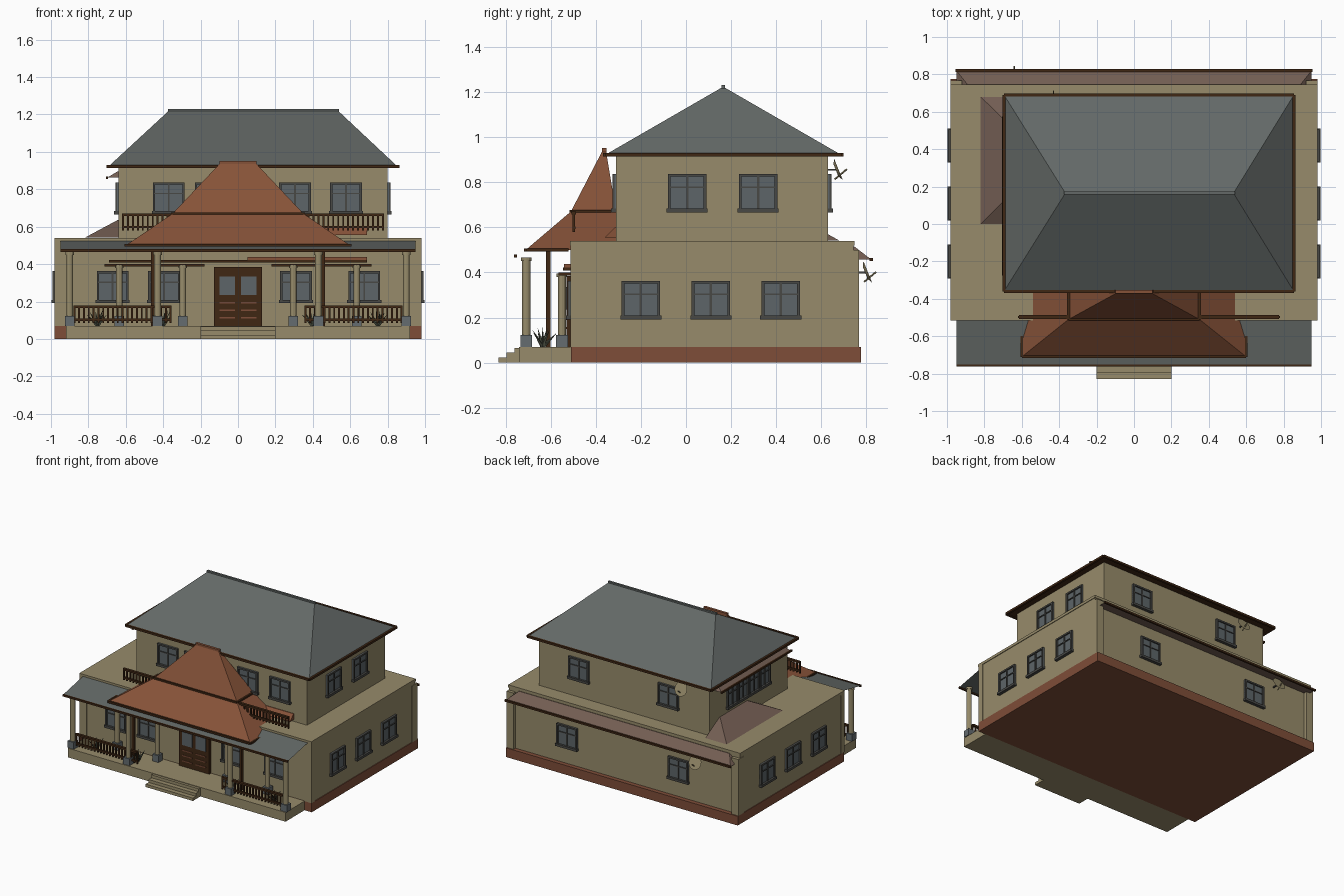
import bpy, bmesh, math
from mathutils import Matrix, Vector

if "Cube" in bpy.data.objects:
    bpy.data.objects.remove(bpy.data.objects["Cube"], do_unlink=True)


def material(name, red, green, blue):
    mat = bpy.data.materials.new(name)
    mat.use_nodes = True
    mat.diffuse_color = (red, green, blue, 1)
    mat.node_tree.nodes["Principled BSDF"].inputs["Base Color"].default_value = (red, green, blue, 1)
    return mat


plaster = material("beige plaster", .31, .26, .145)
slate = material("slate grey", .125, .14, .135)
terracotta = material("terracotta tile", .24, .085, .04)
brick = material("brick red", .21, .075, .04)
dull_tile = material("weathered tile", .17, .11, .085)
wood = material("dark brown wood", .05, .02, .007)
frame = material("window frame grey", .065, .065, .06)
glass = material("window glass", .11, .13, .14)
stone = material("blue grey stone", .13, .15, .16)
leaf = material("dull leaf green", .08, .09, .06)


def finish(name, bm, mats, place=None):
    """Turn a bmesh into a named object with its materials."""
    bmesh.ops.recalc_face_normals(bm, faces=bm.faces)
    mesh = bpy.data.meshes.new(name)
    bm.to_mesh(mesh)
    bm.free()
    for mat in mats:
        mesh.materials.append(mat)
    obj = bpy.data.objects.new(name, mesh)
    bpy.context.collection.objects.link(obj)
    if place:
        obj.matrix_world = place
    return obj


def boxes(name, parts, place=None):
    """Each part is (material, x range, y range, z range)."""
    bm = bmesh.new()
    mats = []
    for mat, xs, ys, zs in parts:
        if mat not in mats:
            mats.append(mat)
        lo, hi = Vector((xs[0], ys[0], zs[0])), Vector((xs[1], ys[1], zs[1]))
        fit = Matrix.Translation((lo + hi) / 2) @ Matrix.Diagonal((*(hi - lo), 1))
        verts = bmesh.ops.create_cube(bm, size=1, matrix=fit)["verts"]
        for face in {f for v in verts for f in v.link_faces}:
            face.material_index = mats.index(mat)
    return finish(name, bm, mats, place)


def hip_roof(name, mat, low, high, under=None):
    """Each rim is (x range, y range, z)."""
    bm = bmesh.new()
    rims = []
    for xs, ys, z in (low, high):
        rims.append([bm.verts.new((xs[i], ys[j], z)) for i, j in ((0, 0), (1, 0), (1, 1), (0, 1))])
    bm.faces.new(rims[0]).material_index = 1 if under else 0
    bm.faces.new(rims[1])
    for i in range(4):
        k = (i + 1) % 4
        bm.faces.new((rims[0][i], rims[0][k], rims[1][k], rims[1][i]))
    return finish(name, bm, [mat, under] if under else [mat])


def gutter(name, xs, ys, z, t=.008, back=True):
    """Thin wooden strips around an eave."""
    zs = (z - t, z + t)
    sides = [(wood, xs, (ys[0] - t, ys[0] + t), zs)]
    sides += [(wood, (x - t, x + t), ys, zs) for x in xs]
    if back:
        sides.append((wood, xs, (ys[1] - t, ys[1] + t), zs))
    boxes(name, sides)


def window(name, x, y, z, angle, w=.17, h=.165):
    a, t = w / 2, .012
    parts = [(glass, (-a, a), (-.006, .004), (0, h)),
             (frame, (-a, a), (-.016, .004), (h - t, h)),
             (frame, (-a - .006, a + .006), (-.022, .004), (-.006, t)),
             (frame, (-a, a), (-.012, .004), (h * .62, h * .62 + .007)),
             (frame, (-.005, .005), (-.012, .004), (0, h))]
    parts += [(frame, (s, s + t), (-.016, .004), (0, h)) for s in (-a, a - t)]
    boxes(name, parts, Matrix.Translation((x, y, z)) @ Matrix.Rotation(math.radians(angle), 4, "Z"))


def railing(name, xs, y, z, height, count):
    parts = [(wood, xs, (y - .01, y + .01), (z + height - .014, z + height)),
             (wood, xs, (y - .007, y + .007), (z + .012, z + .024))]
    for i in range(count + 1):
        x = xs[0] + (xs[1] - xs[0]) * i / count
        parts.append((wood, (x - .005, x + .005), (y - .005, y + .005), (z, z + height)))
    boxes(name, parts)


def column(name, x, y, top, r=.018):
    bm = bmesh.new()
    for rad, z0, z1 in ((r, .1, top), (r * 1.3, top - .015, top)):
        bmesh.ops.create_cone(bm, cap_ends=True, segments=12, radius1=rad, radius2=rad,
                              depth=z1 - z0, matrix=Matrix.Translation((x, y, (z0 + z1) / 2)))
    finish(name, bm, [plaster])
    boxes(name + "_base", [(stone, (x - .026, x + .026), (y - .026, y + .026), (.07, .122))])


def plant(name, x, y, count=9):
    bm = bmesh.new()
    for i in range(count):
        lean = Matrix.Rotation(math.tau * i / count, 4, "Z") @ Matrix.Rotation(.3 + .25 * (i % 3), 4, "Y")
        bmesh.ops.create_cone(bm, segments=4, radius1=.01, radius2=0, depth=.09,
                              matrix=lean @ Matrix.Translation((0, 0, .045)))
    finish(name, bm, [leaf], Matrix.Translation((x, y, .07)))


def dish(name, x, y, z):
    bm = bmesh.new()
    tilt = Matrix.Rotation(math.radians(-68), 4, "X")
    bmesh.ops.create_cone(bm, cap_ends=True, segments=20, radius1=.028, radius2=.052, depth=.012, matrix=tilt)
    arm = Matrix.Translation((0, .016, -.02)) @ Matrix.Rotation(math.radians(-50), 4, "X")
    bmesh.ops.create_cone(bm, cap_ends=True, segments=6, radius1=.004, radius2=.004, depth=.07, matrix=arm)
    finish(name, bm, [plaster], Matrix.Translation((x, y, z)))
    boxes(name + "_bracket", [(frame, (x - .004, x + .004), (y - .07, y), (z - .004, z + .004))])


# Plinth, storeys, corner pilasters and coping
wide = (-.98, .98)
boxes("brick_plinth", [(brick, wide, (-.51, .775), (0, .07))])
boxes("ground_floor", [(plaster, (-.975, .975), (-.508, .742), (.07, .525)),
                       (plaster, wide, (-.515, .746), (.52, .54))])
boxes("upper_floor", [(plaster, (-.64, .8), (-.31, .63), (.54, .925))])
boxes("corner_pilasters", [(plaster, (s * .95 - .03, s * .95 + .03), ys, (.07, top))
                           for s in (-1, 1) for ys, top in (((-.513, -.47), .52), ((.7, .767), .5))])

# Porch floor and steps
boxes("porch_floor", [(plaster, (-.92, .92), (-.74, -.51), (0, .07))])
boxes("front_steps", [(plaster, (-.2, .2), (-.83 + .035 * i, -.74), (0, .022 * (i + 1))) for i in range(3)])

# Main roof with ridge cap
eave_x, eave_y = (-.695, .855), (-.36, .69)
hip_roof("main_roof", slate, (eave_x, eave_y, .92), ((-.37, .535), (.16, .17), 1.22), wood)
boxes("ridge_cap", [(slate, (-.375, .54), (.157, .173), (1.212, 1.23))])
gutter("main_gutter", eave_x, eave_y, .922)

# Two-tier entrance roof
hip_roof("entrance_roof_lower", terracotta, ((-.6, .6), (-.71, -.31), .5), ((-.35, .35), (-.51, -.31), .67))
hip_roof("entrance_roof_upper", terracotta, ((-.35, .35), (-.51, -.31), .67), ((-.095, .095), (-.37, -.355), .94))
boxes("entrance_ridge_cap", [(terracotta, (-.1, .1), (-.372, -.352), (.93, .952))])
gutter("entrance_lower_gutter", (-.6, .6), (-.71, -.52), .5, .007, False)
gutter("entrance_upper_gutter", (-.35, .35), (-.51, -.31), .67, .007, False)

# Porch roof: a thin sloping sheet and its gutter
bm = bmesh.new()
bm.faces.new([bm.verts.new(p) for p in ((-.95, -.755, .475), (.95, -.755, .475), (.95, -.51, .525), (-.95, -.51, .525))])
finish("porch_roof", bm, [slate])
boxes("porch_gutter", [(wood, (-.95, .95), (-.762, -.75), (.466, .48))])

# Rear lean-to, side lean-to, side awning, balcony skirt
hip_roof("rear_lean_to", dull_tile, ((-.95, .95), (.74, .82), .458), ((-.89, .89), (.74, .746), .515))
boxes("rear_gutter", [(wood, (-.955, .955), (.814, .828), (.45, .464))])
hip_roof("side_lean_to", dull_tile, ((-.82, -.64), (0, .68), .541), ((-.645, -.64), (.175, .51), .635))
hip_roof("side_awning", dull_tile, ((-.7, -.64), (-.27, .57), .862), ((-.645, -.64), (-.24, .54), .895))
boxes("side_awning_edge", [(wood, (-.706, -.694), (-.275, .575), (.855, .869))])
hip_roof("balcony_skirt", terracotta, ((.35, .69), (-.36, -.31), .555), ((.35, .69), (-.315, -.31), .6))

# Windows on every side
for i, x in enumerate((-.67, -.395, .31, .675)):
    window(f"front_window_{i}", x, -.51, .197, 0)
for i, x in enumerate((-.37, -.145, .305, .577)):
    window(f"upper_front_window_{i}", x, -.31, .672, 0)
for i, y in enumerate((-.2, .11, .42)):
    window(f"left_window_{i}", .976, y, .197, 90)
    window(f"right_window_{i}", -.976, y, .197, -90)
for i, y in enumerate((.005, .32)):
    window(f"upper_left_window_{i}", .8, y, .672, 90)
for i in range(4):
    window(f"upper_right_window_{i}", -.64, .365 - .13 * i, .672, -90, .125)
for i, (low_x, up_x) in enumerate(((.48, .46), (-.46, -.295))):
    window(f"back_window_{i}", low_x, .743, .197, 180)
    window(f"upper_back_window_{i}", up_x, .63, .672, 180)

# Double entrance door with glazed tops and slatted bottoms
door = [(wood, (-.128, .128), (-.53, -.5), (.07, .385))]
for s in (-1, 1):
    x0, x1 = sorted((s * .015, s * .1))
    door.append((glass, (x0, x1), (-.534, -.5), (.235, .335)))
    door += [(brick, (x0, x1), (-.533, -.5), (z, z + .008)) for z in (.11, .15, .19)]
boxes("front_door", door)

# Columns, posts, railings and plants, mirrored
for s, side in ((1, "left"), (-1, "right")):
    column(f"{side}_outer_column", s * .9, -.708, .465)
    column(f"{side}_inner_column", s * .43, -.708, .465)
    column(f"{side}_rear_outer_column", s * .635, -.55, .395)
    column(f"{side}_rear_inner_column", s * .295, -.55, .395)
    boxes(f"{side}_roof_post", [(wood, (s * .455 - .01, s * .455 + .01), (-.62, -.6), (.07, .53))])
    railing(f"{side}_porch_railing", sorted((s * .36, s * .875)), -.7, .085, .095, 20)
    boxes(f"{side}_window_canopy", [(wood, sorted((s * .18, s * .715)), (-.565, -.51), (.387, .4))])
    for k, x in enumerate((.75, .4)):
        plant(f"{side}_plant_{k}", s * x, -.635)
boxes("porch_beam", [(wood, (-.69, .69), (-.545, -.51), (.408, .422)),
                     (terracotta, (.05, .69), (-.54, -.51), (.422, .438))])
railing("balcony_railing_left", (.35, .775), -.497, .58, .09, 16)
railing("balcony_railing_right", (-.615, -.35), -.497, .58, .09, 10)

# Satellite dishes on the back
dish("upper_dish", -.43, .67, .855)
dish("lower_dish", -.64, .8, .4)
